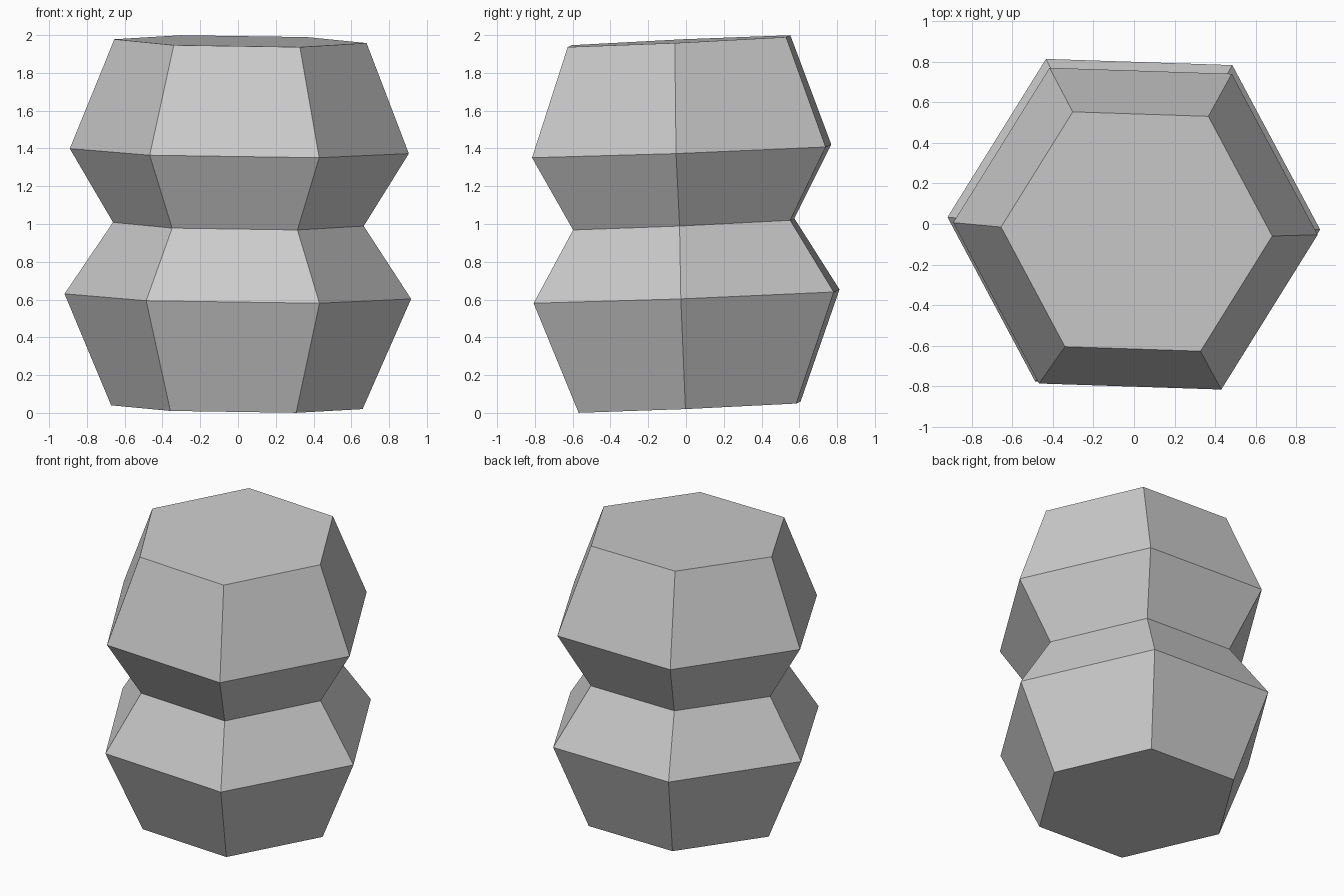
import bpy, bmesh
from math import cos, sin, radians

if "Cube" in bpy.data.objects:
    bpy.data.objects.remove(bpy.data.objects["Cube"])

SIDES = 6
TWIST = radians(-1.9)
SLOPE_X = -0.0135

# Slightly leaning hourglass profile: (centre x, centre y, centre z, radius, slope along y)
RINGS = [
    (-0.006, 0.019, 0.030, 0.666, 0.043),
    (-0.001, 0.003, 0.617, 0.918, 0.038),
    (0.002, -0.012, 0.999, 0.664, 0.045),
    (0.007, -0.023, 1.386, 0.898, 0.037),
    (0.013, -0.037, 1.968, 0.668, 0.046),
]


def ring_verts(bm, cx, cy, cz, radius, slope_y):
    verts = []
    for i in range(SIDES):
        a = TWIST + radians(360 * i / SIDES)
        dx, dy = radius * cos(a), radius * sin(a)
        verts.append(bm.verts.new((cx + dx, cy + dy, cz + SLOPE_X * dx + slope_y * dy)))
    return verts


# Stack of hexagonal rings joined by flat side faces
bm = bmesh.new()
rings = [ring_verts(bm, *r) for r in RINGS]
for low, high in zip(rings, rings[1:]):
    for i in range(SIDES):
        j = (i + 1) % SIDES
        bm.faces.new((low[i], low[j], high[j], high[i]))

# Flat end caps
bm.faces.new(rings[0][::-1])
bm.faces.new(rings[-1])
bmesh.ops.recalc_face_normals(bm, faces=bm.faces)

mesh = bpy.data.meshes.new("hexagonal_body")
bm.to_mesh(mesh)
bm.free()
bpy.context.collection.objects.link(bpy.data.objects.new("hexagonal_body", mesh))
